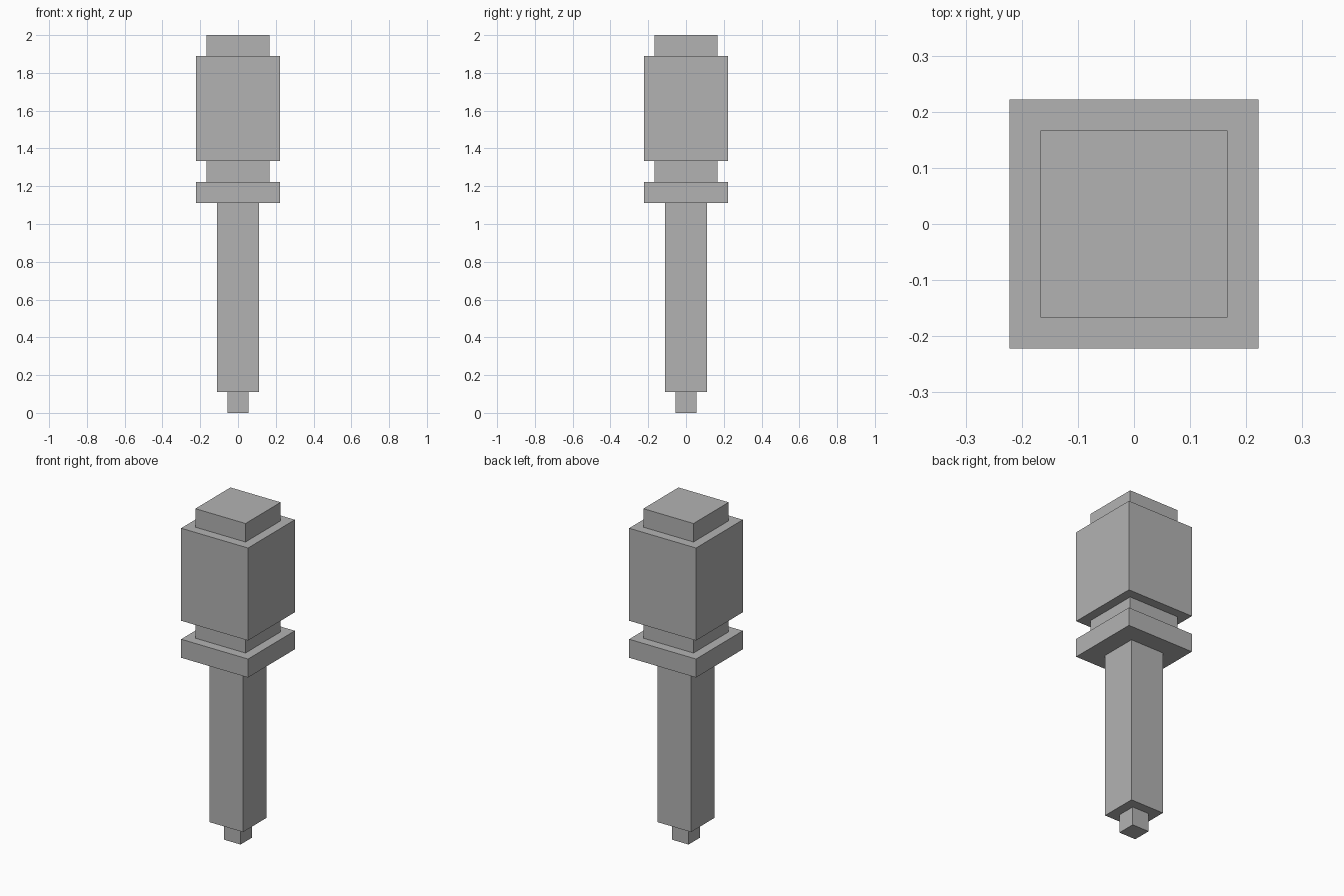
import bpy

cube = bpy.data.objects.get("Cube")
if cube:
    bpy.data.objects.remove(cube, do_unlink=True)

UNIT = 2 / 18  # the whole model sits on an 18-step height grid

grey = bpy.data.materials.new("plain_grey")
grey.use_nodes = True
colour = (0.45, 0.45, 0.45, 1)
grey.diffuse_color = colour
grey.node_tree.nodes["Principled BSDF"].inputs["Base Color"].default_value = colour


def block(name, width, bottom, height):
    """Square block centred on the vertical axis, measured in grid steps."""
    bpy.ops.mesh.primitive_cube_add(size=1, location=(0, 0, (bottom + height / 2) * UNIT))
    obj = bpy.context.object
    obj.name = name
    obj.scale = (width * UNIT, width * UNIT, height * UNIT)
    bpy.ops.object.transform_apply(location=False, rotation=False, scale=True)
    obj.data.materials.append(grey)


# Stack from the ground up: name, width, height
parts = [
    ("bottom_peg", 1, 1),
    ("handle_shaft", 2, 9),
    ("collar", 4, 1),
    ("neck", 3, 1),
    ("head_block", 4, 5),
    ("top_cap", 3, 1),
]
level = 0
for name, width, height in parts:
    block(name, width, level, height)
    level += height
